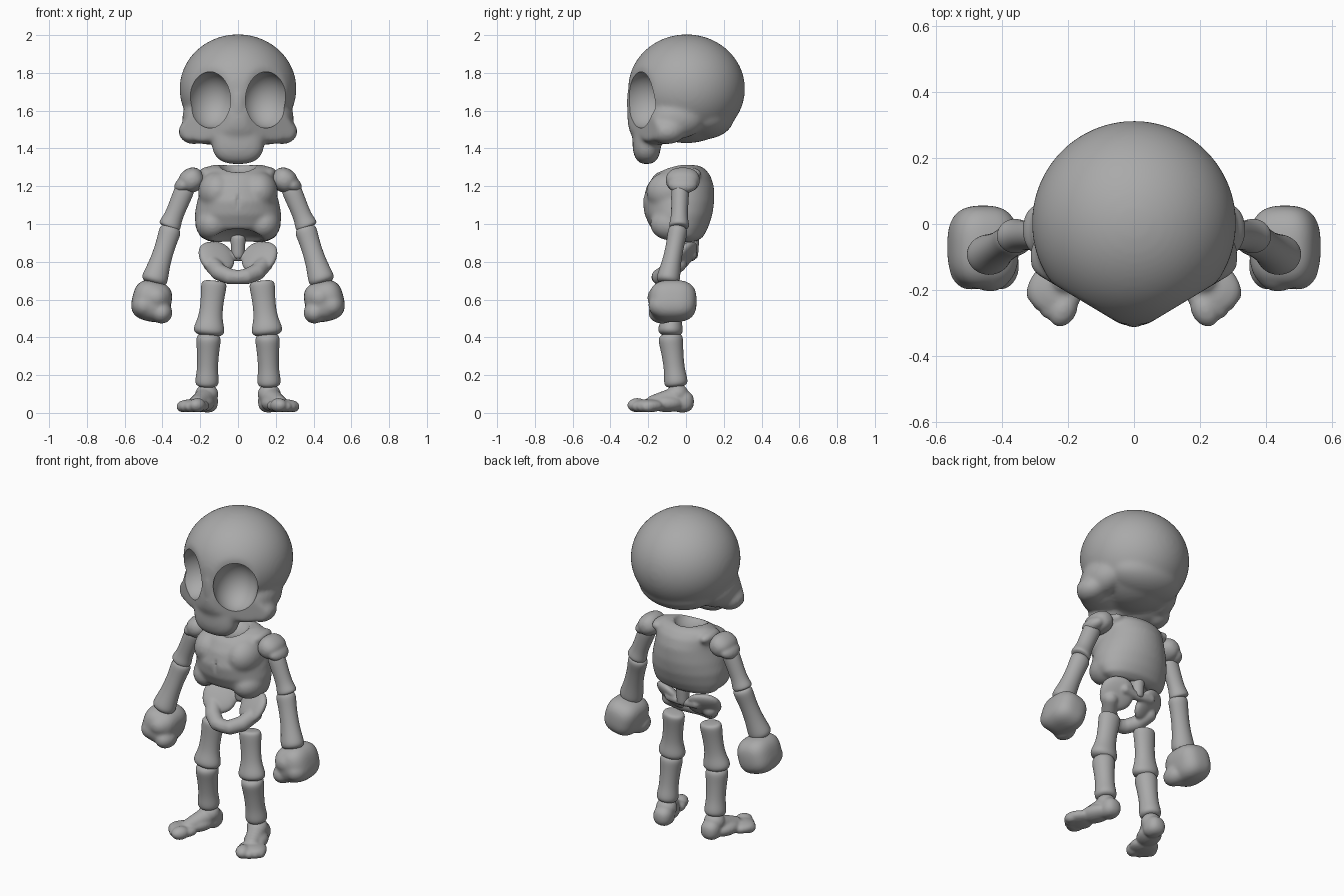
import bpy, bmesh, math
from mathutils import Vector, Matrix, Euler

if "Cube" in bpy.data.objects:
    bpy.data.objects.remove(bpy.data.objects["Cube"])

bone_mat = bpy.data.materials.new("bone_grey")
bone_mat.diffuse_color = (0.4, 0.4, 0.4, 1)
bone_mat.use_nodes = True
bone_mat.node_tree.nodes["Principled BSDF"].inputs["Base Color"].default_value = bone_mat.diffuse_color


def ball(bm, c, r, rot=(0, 0, 0), n=2, sub=4):
    """Ellipsoid; n above 2 makes it boxier."""
    r = (r, r, r) if isinstance(r, (int, float)) else r
    m = Matrix.Translation(c) @ Euler([math.radians(a) for a in rot]).to_matrix().to_4x4()
    for v in bmesh.ops.create_icosphere(bm, subdivisions=sub, radius=1)["verts"]:
        k = sum(abs(a) ** n for a in v.co) ** (1 / n)
        v.co = m @ Vector([a / k * s for a, s in zip(v.co, r)])


def pair(bm, c, r, rot=(0, 0, 0), n=2):
    ball(bm, c, r, rot, n)
    ball(bm, (-c[0], c[1], c[2]), r, (rot[0], -rot[1], -rot[2]), n)


def chain(bm, pts, steps=6):
    """Tapered tube from overlapping balls along (x, y, z, radius) points."""
    for a, b in zip(pts, pts[1:]):
        for i in range(steps + 1):
            p = [u + (w - u) * i / steps for u, w in zip(a, b)]
            ball(bm, p[:3], p[3], sub=3)


def loft(bm, rows, quat, sides):
    """Closed skin over (centre, rx, ry) rings."""
    rings = []
    for c, rx, ry in rows:
        rings.append([bm.verts.new(Vector(c) + quat @ Vector(
            (rx * math.cos(a), ry * math.sin(a), 0)))
            for a in (math.tau * i / sides for i in range(sides))])
    for a, b in zip(rings, rings[1:]):
        for i in range(sides):
            j = (i + 1) % sides
            bm.faces.new((a[i], a[j], b[j], b[i]))
    bm.faces.new(rings[0][::-1])
    bm.faces.new(rings[-1])
    bmesh.ops.recalc_face_normals(bm, faces=bm.faces)


def to_object(name, bm):
    me = bpy.data.meshes.new(name)
    bm.to_mesh(me)
    bm.free()
    ob = bpy.data.objects.new(name, me)
    bpy.context.collection.objects.link(ob)
    return ob


def soften(ob, voxel, times):
    m = ob.modifiers.new("fuse", 'REMESH')
    m.mode, m.voxel_size = 'VOXEL', voxel
    m = ob.modifiers.new("soften", 'SMOOTH')
    m.factor, m.iterations = 0.5, times


def finish(ob, mirror=False):
    if mirror:
        ob.modifiers.new("mirror", 'MIRROR').use_mirror_merge = False
    bpy.context.view_layer.update()
    deps = bpy.context.evaluated_depsgraph_get()
    me = bpy.data.meshes.new_from_object(ob.evaluated_get(deps))
    ob.modifiers.clear()
    ob.data = me
    me.materials.clear()
    me.materials.append(bone_mat)
    me.shade_smooth()
    me.set_sharp_from_angle(angle=math.radians(40))


def fused(name, bm, voxel=0.008, times=5, cut=None, soft_cut=0, mirror=False):
    ob = to_object(name, bm)
    soften(ob, voxel, times)
    cutter = None
    if cut:
        cutter = to_object(name + "_cutter", cut)
        cutter.hide_render = True
        m = ob.modifiers.new("cut", 'BOOLEAN')
        m.operation, m.solver, m.object = 'DIFFERENCE', 'EXACT', cutter
        if soft_cut:
            soften(ob, voxel, soft_cut)
    finish(ob, mirror)
    if cutter:
        bpy.data.objects.remove(cutter)


def limb(name, p0, p1, profile, depth=1.0):
    """Mirrored limb bone; profile is (position along axis, radius)."""
    p0, p1 = Vector(p0), Vector(p1)
    bm = bmesh.new()
    q = Vector((0, 0, -1)).rotation_difference(p1 - p0)
    loft(bm, [(p0.lerp(p1, t), r, r * depth) for t, r in profile], q, 14)
    ob = to_object(name, bm)
    ob.modifiers.new("round", 'SUBSURF').levels = 2
    finish(ob, True)


# skull: cranium, nape, muzzle, nose bridge, flared cheeks, hollow eye sockets
bm = bmesh.new()
ball(bm, (0, 0.003, 1.716), (0.309, 0.309, 0.288), sub=5)
ball(bm, (0, 0.085, 1.565), (0.235, 0.17, 0.118))
ball(bm, (0, -0.19, 1.56), (0.17, 0.12, 0.16))
ball(bm, (0, -0.24, 1.64), (0.06, 0.074, 0.17))
ball(bm, (0, -0.208, 1.435), (0.138, 0.075, 0.118), n=2.6)
pair(bm, (0.15, -0.14, 1.51), (0.14, 0.13, 0.09))
pair(bm, (0.195, -0.05, 1.56), (0.1, 0.15, 0.11))
pair(bm, (0.235, -0.1, 1.49), (0.08, 0.095, 0.068))
for v in bm.verts:      # wedge the face back toward the temples
    v.co.y = max(v.co.y, -(0.328 - 0.6 * abs(v.co.x)))
cut = bmesh.new()
pair(cut, (0.147, -0.235, 1.657), (0.126, 0.14, 0.149), (0, 0, 22))
fused("skull", bm, 0.01, 18, cut)

# ribcage: lofted barrel with neck dip, belly arch, breastbone groove
bm = bmesh.new()
rows = [(0.905, 0, 0.15, 0.05), (0.93, -0.01, 0.2, 0.1), (0.98, -0.035, 0.225, 0.152),
        (1.05, -0.04, 0.23, 0.18), (1.12, -0.04, 0.217, 0.19), (1.2, -0.03, 0.193, 0.178),
        (1.26, -0.02, 0.187, 0.148), (1.295, -0.01, 0.172, 0.107), (1.312, 0, 0.14, 0.06)]
loft(bm, [((0, y, z), rx, ry) for z, y, rx, ry in rows], Matrix.Identity(3), 40)
pair(bm, (0.11, -0.08, 1.17), (0.1, 0.13, 0.11))
pair(bm, (0.165, 0, 1.268), (0.04, 0.085, 0.035))
pair(bm, (0.135, -0.075, 1.0), (0.09, 0.115, 0.09))
cut = bmesh.new()
ball(cut, (0, -0.15, 0.885), (0.15, 0.2, 0.09))
ball(cut, (0, -0.06, 1.325), (0.1, 0.115, 0.07))
ball(cut, (0, -0.238, 1.14), (0.013, 0.022, 0.1))
fused("ribcage", bm, 0.008, 14, cut, 5)

# pelvis: broad tilted wings, front arch, rear bridge
bm = bmesh.new()
pair(bm, (0.115, -0.015, 0.825), (0.098, 0.033, 0.098), (-36, 0, -24), 2.3)
for s in (1, -1):
    chain(bm, [(s * 0.14, -0.04, 0.79, 0.045), (s * 0.1, -0.1, 0.745, 0.045),
               (s * 0.045, -0.14, 0.722, 0.042), (0, -0.145, 0.718, 0.038)])
    chain(bm, [(s * 0.09, 0.03, 0.84, 0.03), (0, 0.03, 0.826, 0.024)])
fused("pelvis", bm, 0.007, 7)

# lower spine stub
bm = bmesh.new()
loft(bm, [((0, 0.03, z), r, r) for z, r in
          [(0.815, 0.025), (0.825, 0.036), (0.88, 0.038), (0.93, 0.044), (0.945, 0.03)]],
     Matrix.Identity(3), 12)
spine = to_object("spine", bm)
spine.modifiers.new("round", 'SUBSURF').levels = 2
finish(spine)

# shoulder pads
bm = bmesh.new()
ball(bm, (0.245, -0.017, 1.232), (0.068, 0.09, 0.064), (0, 32, 0), 2.3)
ball(bm, (0.285, -0.017, 1.208), (0.056, 0.078, 0.042), (0, 32, 0))
fused("shoulders", bm, 0.007, 8, mirror=True)

# arms
limb("upper_arms", (0.275, -0.03, 1.2), (0.367, -0.037, 0.978),
     [(0, 0.04), (0.06, 0.055), (0.3, 0.053), (0.7, 0.049), (0.86, 0.058), (0.96, 0.062), (1, 0.045)], 0.9)
limb("forearms", (0.352, -0.038, 0.988), (0.45, -0.1, 0.68),
     [(0, 0.04), (0.05, 0.058), (0.13, 0.06), (0.3, 0.054), (0.6, 0.056),
      (0.82, 0.068), (0.93, 0.073), (1, 0.05)], 0.9)

# fists with thumb and knuckles
bm = bmesh.new()
ball(bm, (0.457, -0.07, 0.592), (0.104, 0.126, 0.108), (0, -14, 0), 2.8)
ball(bm, (0.435, -0.135, 0.61), (0.07, 0.07, 0.065))
ball(bm, (0.405, -0.125, 0.53), (0.058, 0.075, 0.058))
ball(bm, (0.495, -0.125, 0.57), (0.065, 0.075, 0.065))
fused("fists", bm, 0.008, 14, mirror=True)

# legs
limb("thighs", (0.125, -0.06, 0.70), (0.157, -0.085, 0.405),
     [(0, 0.05), (0.04, 0.068), (0.12, 0.07), (0.35, 0.062), (0.65, 0.063),
      (0.82, 0.082), (0.93, 0.086), (1, 0.055)], 0.8)
limb("shins", (0.155, -0.085, 0.425), (0.165, -0.05, 0.135),
     [(0, 0.035), (0.05, 0.06), (0.13, 0.069), (0.3, 0.061), (0.65, 0.055),
      (0.82, 0.063), (0.94, 0.065), (1, 0.045)])

# feet: heel, instep, broad sole, hinted toes
bm = bmesh.new()
ball(bm, (0.163, -0.02, 0.06), (0.057, 0.062, 0.058), n=2.4)
ball(bm, (0.165, -0.045, 0.1), (0.061, 0.058, 0.055))
chain(bm, [(0.168, -0.05, 0.085, 0.056), (0.215, -0.17, 0.05, 0.045)])
ball(bm, (0.195, -0.1, 0.05), (0.068, 0.1, 0.046), (0, 0, 20))
ball(bm, (0.238, -0.2, 0.038), (0.082, 0.078, 0.034), (0, 0, 32), 2.4)
for x, y, r in [(0.215, -0.258, 0.042), (0.25, -0.245, 0.034),
                (0.276, -0.222, 0.032), (0.292, -0.2, 0.032)]:
    ball(bm, (x, y, r * 0.85 + 0.005), (r, r * 1.3, r * 0.9), (0, 0, 25))
fused("feet", bm, 0.007, 7, mirror=True)
